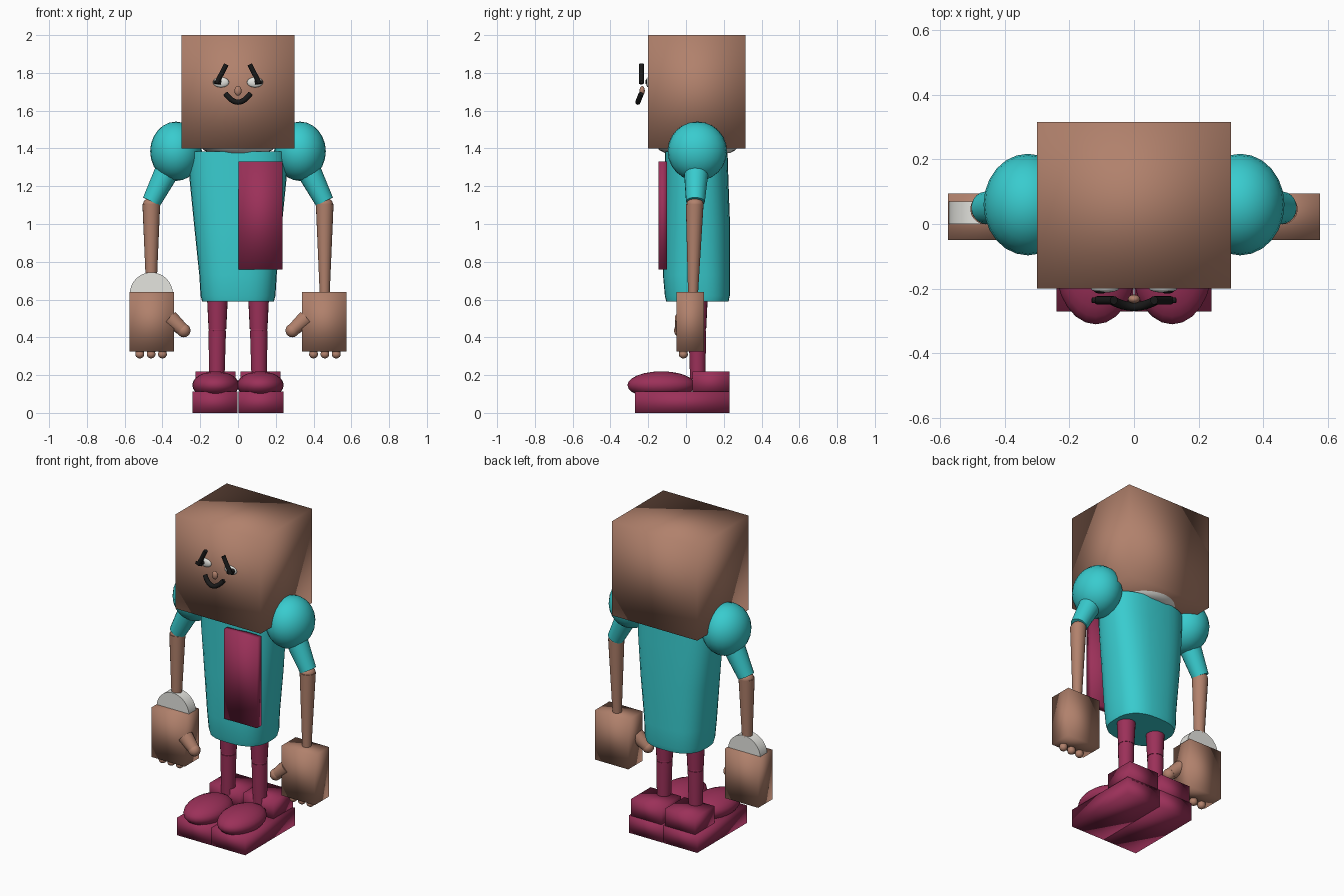
import bpy, bmesh, math
from mathutils import Vector, Matrix

if "Cube" in bpy.data.objects:
    bpy.data.objects.remove(bpy.data.objects["Cube"])


def material(name, rgb):
    m = bpy.data.materials.new(name)
    m.diffuse_color = (*rgb, 1)
    m.use_nodes = True
    m.node_tree.nodes["Principled BSDF"].inputs["Base Color"].default_value = m.diffuse_color
    return m


SKIN = material("tan skin", (0.44, 0.22, 0.15))
TEAL = material("teal cloth", (0.04, 0.60, 0.62))
WINE = material("wine red", (0.33, 0.03, 0.10))
WHITE = material("off white", (0.78, 0.78, 0.74))
BLACK = material("black", (0.01, 0.01, 0.01))


def finish(bm, name, mat, smooth=True, angle=None):
    bmesh.ops.recalc_face_normals(bm, faces=bm.faces)
    me = bpy.data.meshes.new(name)
    for f in bm.faces:
        f.smooth = smooth
    bm.to_mesh(me)
    bm.free()
    me.materials.append(mat)
    ob = bpy.data.objects.new(name, me)
    bpy.context.collection.objects.link(ob)
    if angle:
        bpy.ops.object.select_all(action='DESELECT')
        ob.select_set(True)
        bpy.context.view_layer.objects.active = ob
        bpy.ops.object.shade_smooth_by_angle(angle=math.radians(angle))
    return ob


def box(name, mat, x, y, z, smooth=True):
    bm = bmesh.new()
    bmesh.ops.create_cube(bm, size=1)
    for v in bm.verts:
        v.co = Vector([(a + b) / 2 + c * abs(b - a) for (a, b), c in zip((x, y, z), v.co)])
    return finish(bm, name, mat, smooth)


def ball(name, mat, c, r, seg=24):
    bm = bmesh.new()
    bmesh.ops.create_uvsphere(bm, u_segments=seg, v_segments=seg // 2, radius=1)
    for v in bm.verts:
        v.co = Vector([p + q * s for p, q, s in zip(c, v.co, r)])
    return finish(bm, name, mat)


def rod(name, mat, a, b, ra, rb, seg=20):
    a, b = Vector(a), Vector(b)
    d = b - a
    bm = bmesh.new()
    M = Matrix.Translation((a + b) / 2) @ d.to_track_quat('Z', 'Y').to_matrix().to_4x4()
    bmesh.ops.create_cone(bm, cap_ends=True, segments=seg, radius1=ra, radius2=rb,
                          depth=d.length, matrix=M)
    return finish(bm, name, mat, angle=40)


def loft(name, mat, rings, power, seg=32):
    """Stack of rounded rectangles: (z, centre y, half width, half depth)."""
    bm = bmesh.new()
    loops = []
    for z, cy, rx, ry in rings:
        loop = []
        for i in range(seg):
            t = 2 * math.pi * i / seg
            c, s = math.cos(t), math.sin(t)
            loop.append(bm.verts.new((math.copysign(abs(c) ** (2 / power), c) * rx,
                                      cy + math.copysign(abs(s) ** (2 / power), s) * ry, z)))
        loops.append(loop)
    for lo, hi in zip(loops, loops[1:]):
        for i in range(seg):
            j = (i + 1) % seg
            bm.faces.new((lo[i], lo[j], hi[j], hi[i]))
    bm.faces.new(loops[0])
    bm.faces.new(loops[-1])
    return finish(bm, name, mat, angle=50)


def tube(name, mat, pts, r):
    cu = bpy.data.curves.new(name, 'CURVE')
    cu.dimensions = '3D'
    cu.bevel_depth = r
    cu.bevel_resolution = 3
    cu.use_fill_caps = True
    sp = cu.splines.new('POLY')
    sp.points.add(len(pts) - 1)
    for p, co in zip(sp.points, pts):
        p.co = (*co, 1)
    cu.materials.append(mat)
    ob = bpy.data.objects.new(name, cu)
    bpy.context.collection.objects.link(ob)
    return ob


# Head, collar and torso
box("head", SKIN, (-0.3, 0.3), (-0.2, 0.315), (1.4, 2.0))
loft("collar", WHITE, [(1.375, 0.06, 0.15, 0.17), (1.39, 0.06, 0.18, 0.2),
                       (1.41, 0.06, 0.2, 0.215)], 2)
loft("torso", TEAL, [(0.59, 0.06, 0.19, 0.165), (0.62, 0.06, 0.198, 0.172),
                     (0.73, 0.055, 0.205, 0.177), (1.0, 0.058, 0.233, 0.175),
                     (1.25, 0.056, 0.258, 0.168), (1.385, 0.055, 0.262, 0.165)], 2.6)
box("chest_panel", WINE, (0.003, 0.235), (-0.145, -0.1), (0.76, 1.33))

# Face: nose and mouth float in front of the head
ball("nose", SKIN, (0, -0.232, 1.705), (0.019, 0.014, 0.026), 16)
mouth = []
for i in range(13):
    t = -1 + i / 6
    mouth.append((0.066 * t, -0.255 + 0.018 * t * t, 1.645 + 0.045 * t * t))
tube("mouth", BLACK, mouth, 0.014)

for s, side in ((-1, "left"), (1, "right")):
    # Eyes and brows
    ball(side + "_eye", WHITE, (s * 0.09, -0.2, 1.75), (0.043, 0.012, 0.027), 16)
    ball(side + "_pupil", BLACK, (s * 0.103, -0.207, 1.752), (0.021, 0.008, 0.016), 12)
    rod(side + "_brow", BLACK, (s * 0.062, -0.236, 1.845), (s * 0.113, -0.236, 1.745),
        0.013, 0.013, 12)
    rod(side + "_lash", BLACK, (s * 0.13, -0.236, 1.752), (s * 0.09, -0.236, 1.748),
        0.009, 0.009, 10)

    # Arm
    ball(side + "_shoulder", TEAL, (s * 0.328, 0.06, 1.385), (0.137, 0.157, 0.157))
    rod(side + "_sleeve", TEAL, (s * 0.36, 0.055, 1.31), (s * 0.458, 0.05, 1.118), 0.068, 0.05)
    ball(side + "_elbow", SKIN, (s * 0.458, 0.048, 1.105), (0.045, 0.045, 0.035), 20)
    rod(side + "_forearm", SKIN, (s * 0.459, 0.046, 1.105), (s * 0.459, 0.037, 0.62), 0.047, 0.026)

    # Hand with thumb and fingertips
    box(side + "_hand", SKIN, (s * 0.34, s * 0.575), (-0.05, 0.095), (0.325, 0.64))
    rod(side + "_thumb", SKIN, (s * 0.36, -0.015, 0.5), (s * 0.292, -0.026, 0.44), 0.045, 0.034)
    ball(side + "_thumb_tip", SKIN, (s * 0.287, -0.028, 0.436), (0.036, 0.036, 0.036), 16)
    for k in range(3):
        x = s * (0.4 + 0.06 * k)
        rod(side + "_finger", SKIN, (x, -0.012, 0.36), (x, -0.014, 0.31), 0.024, 0.022, 14)
        ball(side + "_fingertip", SKIN, (x, -0.014, 0.31), (0.024, 0.024, 0.022), 14)

    # Leg
    rod(side + "_thigh", WINE, (s * 0.109, 0.06, 0.63), (s * 0.109, 0.06, 0.445), 0.056, 0.047)
    ball(side + "_knee", WINE, (s * 0.11, 0.06, 0.44), (0.045, 0.045, 0.03), 20)
    rod(side + "_shin", WINE, (s * 0.11, 0.06, 0.435), (s * 0.112, 0.062, 0.18), 0.047, 0.041)

    # Shoe
    box(side + "_sole", WINE, (s * 0.002, s * 0.24), (-0.27, 0.23), (0, 0.112))
    box(side + "_heel", WINE, (s * 0.012, s * 0.225), (0.035, 0.23), (0.1, 0.22))
    ball(side + "_toe", WINE, (s * 0.118, -0.13, 0.147), (0.124, 0.18, 0.073))

# White disc worn at one wrist
rod("wrist_disc", WHITE, (-0.459, 0.0, 0.63), (-0.459, 0.07, 0.63), 0.114, 0.114, 32)
